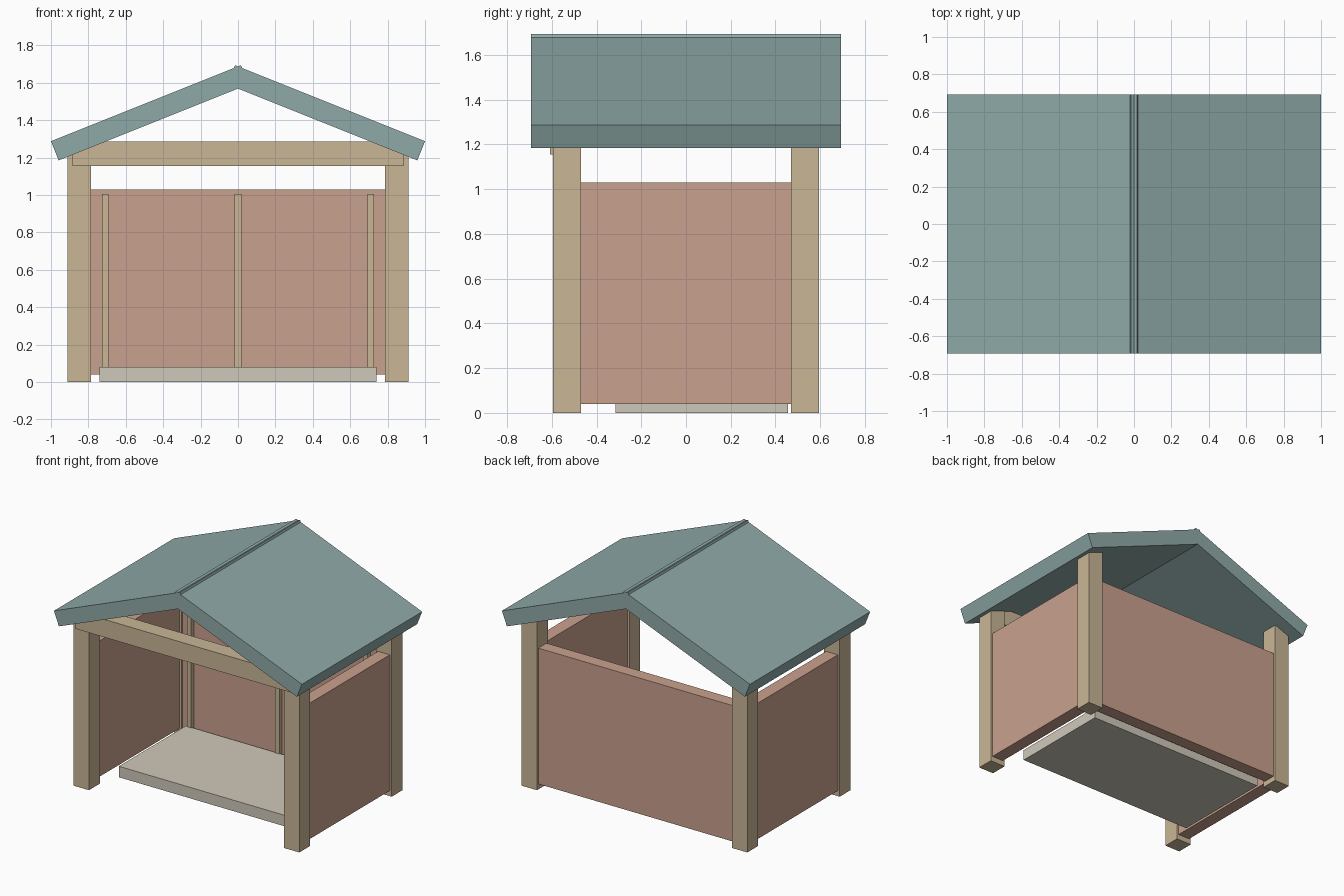
import bpy
import math
from mathutils import Matrix, Vector

cube = bpy.data.objects.get("Cube")
if cube:
    bpy.data.objects.remove(cube, do_unlink=True)


def make_material(name, rgb):
    """Flat material from 0-255 display colour, stored as linear values."""
    linear = [((c / 255 + 0.055) / 1.055) ** 2.4 for c in rgb] + [1.0]
    mat = bpy.data.materials.new(name)
    mat.use_nodes = True
    mat.diffuse_color = linear
    mat.node_tree.nodes["Principled BSDF"].inputs["Base Color"].default_value = linear
    return mat


TEAL = make_material("teal roof", (143, 170, 168))
TIMBER = make_material("tan timber", (201, 182, 150))
CLAY = make_material("clay panel", (201, 161, 142))
STONE = make_material("pale stone", (207, 200, 186))


def box(name, mat, x, y, z):
    """Box from (min, max) ranges on each axis."""
    bpy.ops.mesh.primitive_cube_add(size=1)
    obj = bpy.context.object
    obj.name = name
    centre = Vector([(a + b) / 2 for a, b in (x, y, z)])
    size = Vector([b - a for a, b in (x, y, z)])
    obj.data.transform(Matrix.Translation(centre) @ Matrix.Diagonal(size.to_4d()))
    obj.data.materials.append(mat)
    return obj


def span(centre, width):
    return centre - width / 2, centre + width / 2


POST_X, POST_Y, POST_W = 0.848, 0.532, 0.125
PANEL_Z, PANEL_T = (0.04, 1.03), 0.095

# Floor slab
box("floor_slab", STONE, (-0.74, 0.74), (-0.315, 0.457), (0, 0.08))

# Corner posts
for sx, side in ((-1, "right"), (1, "left")):
    for sy, end in ((-1, "front"), (1, "back")):
        box(f"{end}_{side}_post", TIMBER, span(sx * POST_X, POST_W),
            span(sy * POST_Y, POST_W), (0, 1.25))

# Wall panels between the posts
for sx, side in ((-1, "right"), (1, "left")):
    box(f"{side}_wall", CLAY, span(sx * POST_X, PANEL_T), (-0.47, 0.47), PANEL_Z)
box("back_wall", CLAY, (-0.785, 0.785), span(POST_Y, PANEL_T), PANEL_Z)

# Battens on the inside of the back wall
for x, place in ((-0.71, "right"), (0, "middle"), (0.71, "left")):
    box(f"{place}_batten", TIMBER, span(x, 0.035), (0.45, 0.49), (0.065, 1.005))

# Beam across the open front
box("front_beam", TIMBER, (-0.885, 0.885), (-0.607, -0.487), (1.155, 1.285))

# Roof slabs, tilted about their upper eave edge and crossing at the ridge
PITCH = math.radians(21.8)
LENGTH = 1.016 / math.cos(PITCH)
for sx, side in ((-1, "right"), (1, "left")):
    ends = sorted((-sx * LENGTH, 0))
    roof = box(f"{side}_roof_slab", TEAL, ends, (-0.692, 0.692), (-0.11, 0))
    roof.data.transform(Matrix.Translation((sx, 0, 1.287)) @ Matrix.Rotation(sx * PITCH, 4, "Y"))
